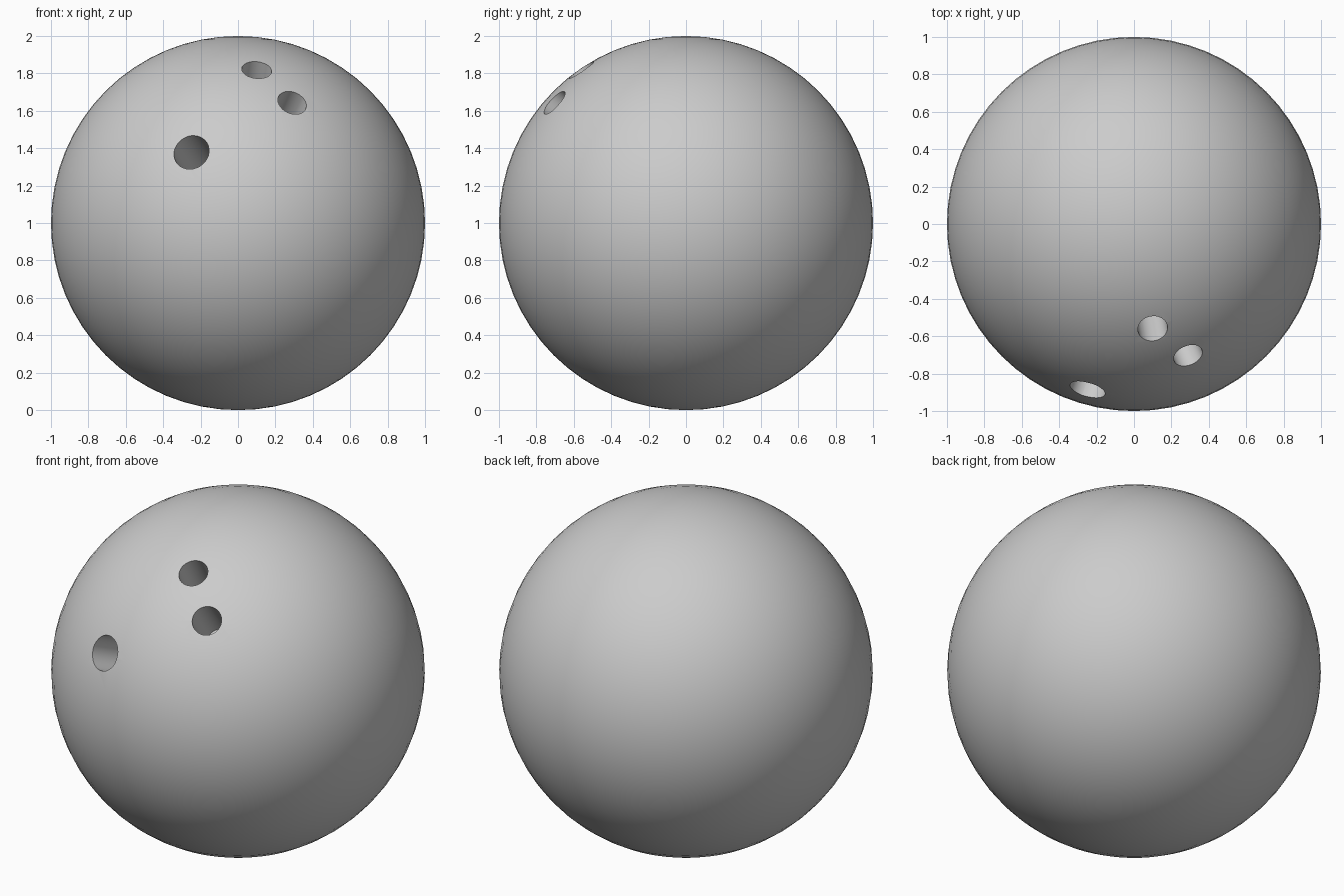
import bpy
from mathutils import Vector

cube = bpy.data.objects.get("Cube")
if cube:
    bpy.data.objects.remove(cube, do_unlink=True)

# Single grey material
grey = bpy.data.materials.new("Plain Grey")
grey.use_nodes = True
colour = (0.6, 0.6, 0.6, 1)
grey.diffuse_color = colour
grey.node_tree.nodes["Principled BSDF"].inputs["Base Color"].default_value = colour

# Ball
CENTRE = Vector((0, 0, 1))
bpy.ops.mesh.primitive_uv_sphere_add(segments=64, ring_count=32, radius=1, location=CENTRE)
ball = bpy.context.object
ball.name = "ball"
ball.data.materials.append(grey)


def drill(name, direction, radius, depth):
    """Cut a round hole straight towards the centre of the ball."""
    d = Vector(direction).normalized()
    outside = 0.1
    bpy.ops.mesh.primitive_cylinder_add(
        vertices=32, radius=radius, depth=depth + outside,
        location=CENTRE + d * (1 + (outside - depth) / 2),
        rotation=d.to_track_quat('Z', 'Y').to_euler())
    cutter = bpy.context.object
    cutter.name = name
    cutter.data.materials.append(grey)
    cutter.hide_render = True
    mod = ball.modifiers.new(name, 'BOOLEAN')
    mod.object = cutter
    mod.operation = 'DIFFERENCE'
    mod.solver = 'EXACT'
    bpy.context.view_layer.objects.active = ball
    bpy.ops.object.modifier_apply(modifier=name)
    bpy.data.objects.remove(cutter, do_unlink=True)


# Thumb hole and the two finger holes
drill("thumb_hole", (-0.25, -0.89, 0.38), 0.097, 0.45)
drill("right_finger_hole", (0.10, -0.56, 0.82), 0.08, 0.45)
drill("left_finger_hole", (0.29, -0.705, 0.645), 0.08, 0.45)

# Smooth ball with crisp hole rims
bpy.ops.object.select_all(action='DESELECT')
ball.select_set(True)
bpy.context.view_layer.objects.active = ball
bpy.ops.object.shade_smooth_by_angle(angle=0.6)
